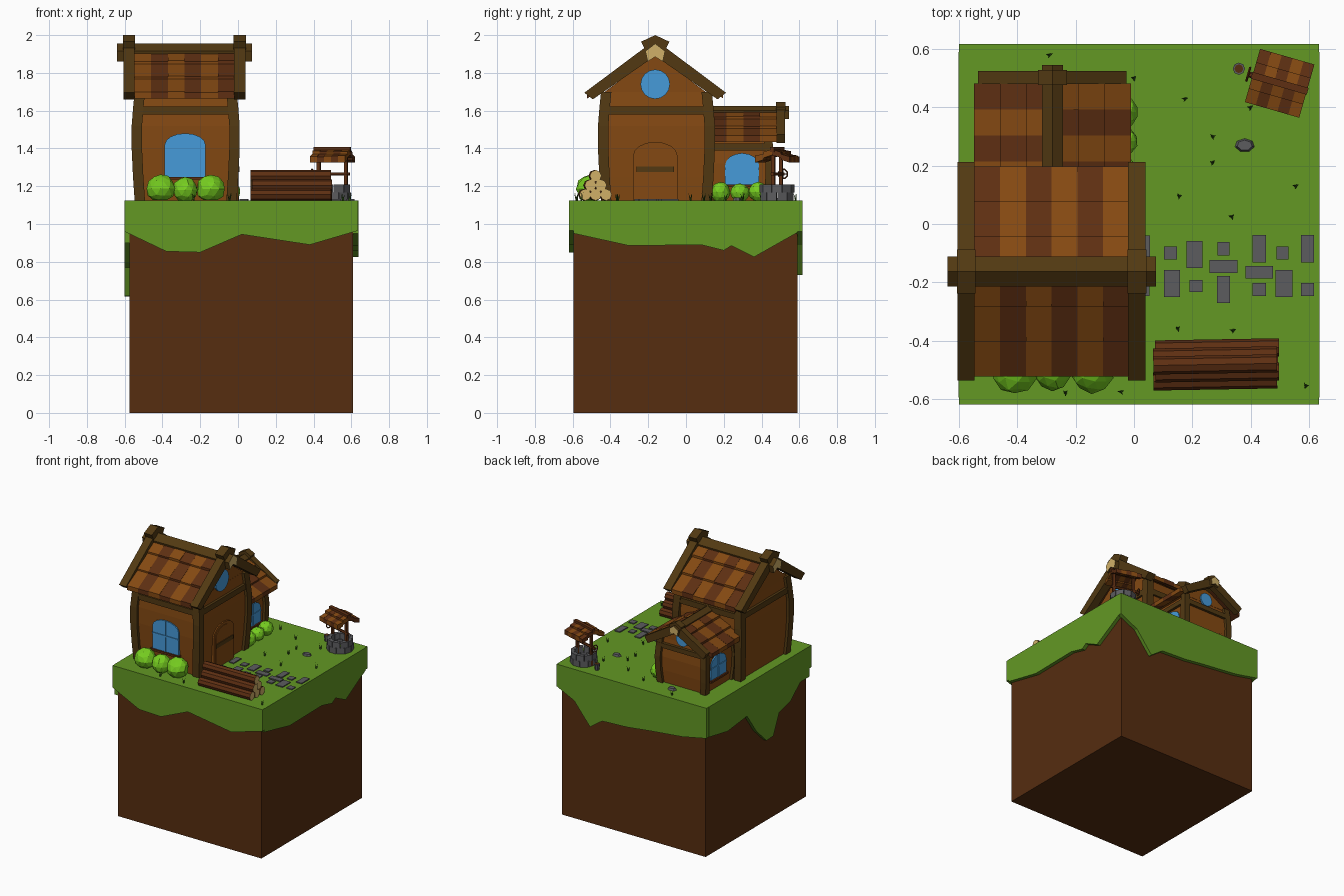
import bpy, bmesh, math, random
from mathutils import Matrix, Vector

if "Cube" in bpy.data.objects:
    bpy.data.objects.remove(bpy.data.objects["Cube"])
random.seed(4)

# ---------- materials ----------
def lin(v):
    v /= 255
    return v / 12.92 if v < 0.04045 else ((v + 0.055) / 1.055) ** 2.4

MATS = {}
for n, c in dict(grass=(99, 152, 36), bush_green=(118, 205, 32), tuft_green=(48, 88, 22),
                 earth=(86, 45, 16), wall_brown=(132, 73, 18), dark_wood=(94, 47, 18),
                 frame_wood=(82, 57, 18), glass_blue=(70, 155, 218), cut_wood=(208, 176, 104),
                 stone=(92, 92, 95)).items():
    MATS[n] = bpy.data.materials.new(n)
    MATS[n].diffuse_color = (*[lin(v) for v in c], 1)
NAMES = list(MATS)

# ---------- helpers ----------
def paint(faces, mat):
    for f in faces:
        f.material_index = NAMES.index(mat)

def loft(bm, rings, mat, ends=None):
    vs = [[bm.verts.new(p) for p in r] for r in rings]
    n = len(vs[0])
    paint([bm.faces.new((a[i], a[(i + 1) % n], b[(i + 1) % n], b[i]))
           for a, b in zip(vs, vs[1:]) for i in range(n)], mat)
    paint([bm.faces.new(vs[0]), bm.faces.new(vs[-1])], ends or mat)

def prism(bm, pts, axis, a, b, mat, ends=None):
    """Extrude a (horizontal, z) outline along x or y from a to b."""
    loft(bm, [[(t, u, z) if axis == 'x' else (u, t, z) for u, z in pts] for t in (a, b)], mat, ends)

def rect(x0, x1, y0, y1, z):
    return [(x0, y0, z), (x1, y0, z), (x1, y1, z), (x0, y1, z)]

def box(bm, x0, x1, y0, y1, z0, z1, mat):
    loft(bm, [rect(x0, x1, y0, y1, z0), rect(x0, x1, y0, y1, z1)], mat)

def primitive(bm, mat, m, r1, r2, depth, seg):
    vs = bmesh.ops.create_cone(bm, cap_ends=True, segments=seg, radius1=r1, radius2=r2, depth=depth, matrix=m)['verts']
    faces = {f for v in vs for f in v.link_faces}
    paint(faces, mat)
    return faces

def finish(name, bm, loc=(0, 0, 0), rot=0):
    bmesh.ops.recalc_face_normals(bm, faces=bm.faces)
    used = sorted({f.material_index for f in bm.faces})
    for f in bm.faces:
        f.material_index = used.index(f.material_index)
    me = bpy.data.meshes.new(name)
    bm.to_mesh(me)
    bm.free()
    for i in used:
        me.materials.append(MATS[NAMES[i]])
    ob = bpy.data.objects.new(name, me)
    ob.location, ob.rotation_euler.z = loc, rot
    bpy.context.collection.objects.link(ob)

def arch(c, w, z0, spring, top, n=8):
    return [(c - w, z0), (c + w, z0)] + [(c + w * math.cos(math.pi * i / n),
            spring + (top - spring) * math.sin(math.pi * i / n)) for i in range(n + 1)]

def chevron(c, half, z_out, apex, half_in, z_in, apex_in):
    return [(c - half, z_out), (c, apex), (c + half, z_out), (c + half_in, z_in), (c, apex_in), (c - half_in, z_in)]

def tiled_roof(bm, axis, c, a0, a1, cols, rows, half, z_eave, z_ridge):
    z = lambda d: z_ridge + (z_eave - z_ridge) * d / half
    for s in (-1, 1):
        for i in range(cols):
            for r in range(rows):
                do, di, j = half * (r + 1) / rows, half * r / rows, random.uniform(-.004, .004)
                pts = [(c + s * do, z(do) + .014 + j), (c + s * di, z(di)), (c + s * di, z(di) - .03),
                       (c + s * do, z(do) - .02)]
                prism(bm, pts, axis, a0 + (a1 - a0) * i / cols, a0 + (a1 - a0) * (i + 1) / cols,
                      'wall_brown' if (i + (s > 0)) % 2 == 0 else 'dark_wood')

def timber_body(name, x0, x1, y0, y1, levels, post, beam):
    """Bulging walls with curved corner posts and a beam band."""
    bm = bmesh.new()
    ins = .02
    loft(bm, [rect(x0 + ins - o, x1 - ins + o, y0 + ins - o, y1 - ins + o, z) for z, o in levels], 'wall_brown')
    finish(name + '_walls', bm)
    bm = bmesh.new()
    for sx in (0, 1):
        for sy in (0, 1):
            rings = []
            for z, o in levels:
                px, py = (x1 + o - post if sx else x0 - o), (y1 + o - post if sy else y0 - o)
                rings.append(rect(px, px + post, py, py + post, z))
            loft(bm, rings, 'frame_wood')
    o = .006
    box(bm, x0 - o, x1 + o, y0 - o, y1 + o, *beam, 'frame_wood')
    finish(name + '_posts_and_beam', bm)

def window(name, axis, c, w, z0, spring, top, a, b):
    """Arched blue pane with raised bars and a sill, from depth a out to b."""
    s = 1 if b > a else -1
    bm = bmesh.new()
    prism(bm, arch(c, w, z0, spring, top), axis, a, b, 'glass_blue')
    zm = (z0 + top) / 2
    for u0, u1, za, zb in ((c - .006, c + .006, z0, top), (c - w, c + w, zm - .006, zm + .006)):
        prism(bm, [(u0, za), (u1, za), (u1, zb), (u0, zb)], axis, b, b + s * .005, 'glass_blue')
    prism(bm, [(c - w - .01, z0 - .014), (c + w + .01, z0 - .014), (c + w + .01, z0), (c - w - .01, z0)],
          axis, a, b + s * .012, 'dark_wood')
    finish(name, bm)

def round_window(name, axis, c, z, r, a, b):
    bm = bmesh.new()
    prism(bm, [(c + r * math.cos(k * math.pi / 8), z + r * math.sin(k * math.pi / 8)) for k in range(16)],
          axis, a, b, 'glass_blue')
    finish(name, bm)

# ---------- earth block and grass with ragged skirt ----------
G = 1.125
bm = bmesh.new()
box(bm, -.575, .61, -.595, .59, 0, 1.1, 'earth')
finish('earth_block', bm)
bm = bmesh.new()
box(bm, -.575, .61, -.595, .59, 1.05, G, 'grass')
skirts = [('y', -.62, -.59, [(-.6, .96), (-.38, .855), (-.2, .85), (.02, .945), (.38, .89), (.635, .965)]),
          ('y', .585, .617, [(-.6, .9), (-.4, .86), (-.11, .83), (.05, .81), (.26, .8), (.36, .73), (.49, .89), (.635, .96)]),
          ('x', .605, .637, [(-.595, .95), (-.3, .885), (.08, .89), (.2, .86), (.24, .885), (.36, .825), (.59, .955)]),
          ('x', -.602, -.57, [(-.595, .9), (-.49, .9), (-.37, .8), (-.24, .77), (-.17, .62), (-.09, .615), (.03, .73),
                              (.14, .885), (.37, .86), (.59, .9)])]
for axis, a, b, line in skirts:
    prism(bm, line + [(line[-1][0], G), (line[0][0], G)], axis, a, b, 'grass')
finish('grass_top', bm)

# ---------- main house ----------
RY = -.163
timber_body('house', -.547, -.007, -.45, .137,
            [(1.12, 0), (1.25, .009), (1.4, .016), (1.52, .016), (1.62, .008), (1.70, 0)], .055, (1.58, 1.622))
bm = bmesh.new()
prism(bm, [(RY - .28, 1.69), (RY + .28, 1.69), (RY, 1.90)], 'x', -.53, -.028, 'wall_brown')
finish('house_gable', bm)
bm = bmesh.new()
tiled_roof(bm, 'x', RY, -.548, -.018, 6, 3, .36, 1.685, 1.93)
finish('house_roof_tiles', bm)
bm = bmesh.new()
for a, b in ((-.605, -.547), (-.02, .04)):
    prism(bm, chevron(RY, .375, 1.695, 1.975, .33, 1.66, 1.89), 'x', a, b, 'frame_wood')
    prism(bm, chevron(RY, .075, 1.965, 2.0, .055, 1.925, 1.94), 'x', a - .003, b + .003, 'frame_wood')
prism(bm, chevron(RY, .052, 1.915, 1.955, .04, 1.86, 1.885), 'x', -.64, .075, 'frame_wood', 'cut_wood')
finish('house_roof_beams', bm)
window('house_front_window', 'y', -.28, .108, 1.25, 1.42, 1.48, -.42, -.455)
round_window('house_round_window', 'x', RY, 1.74, .078, -.05, -.015)

# door
bm = bmesh.new()
prism(bm, arch(RY, .118, 1.12, 1.36, 1.435), 'x', -.05, -.002, 'wall_brown')
prism(bm, arch(RY, .10, 1.12, 1.35, 1.415), 'x', -.05, .002, 'wall_brown')
prism(bm, [(RY - .1, 1.275), (RY + .1, 1.275), (RY + .1, 1.305), (RY - .1, 1.305)], 'x', -.01, .007, 'frame_wood')
finish('door', bm)

# ---------- annex ----------
AX = -.28
timber_body('annex', -.48, -.08, .1, .455, [(1.12, 0), (1.22, .009), (1.32, .012), (1.40, .006), (1.47, 0)],
            .045, (1.39, 1.425))
bm = bmesh.new()
prism(bm, [(AX - .2, 1.46), (AX + .2, 1.46), (AX, 1.58)], 'y', .1, .438, 'wall_brown')
finish('annex_gable', bm)
bm = bmesh.new()
tiled_roof(bm, 'y', AX, .125, .482, 4, 3, .27, 1.455, 1.605)
finish('annex_roof_tiles', bm)
bm = bmesh.new()
prism(bm, chevron(AX, .255, 1.475, 1.63, .228, 1.43, 1.56), 'y', .48, .525, 'frame_wood')
prism(bm, chevron(AX, .05, 1.62, 1.645, .04, 1.59, 1.60), 'y', .477, .528, 'frame_wood')
prism(bm, chevron(AX, .036, 1.6, 1.625, .03, 1.555, 1.57), 'y', .1, .545, 'frame_wood', 'cut_wood')
finish('annex_roof_beams', bm)
window('annex_right_window', 'x', .297, .09, 1.21, 1.31, 1.375, -.12, -.082)
window('annex_left_window', 'x', .297, .09, 1.21, 1.31, 1.375, -.44, -.478)
round_window('annex_round_window', 'y', AX, 1.485, .05, .42, .448)

# ---------- bushes ----------
for i, (x, y, r) in enumerate([(-.41, -.505, .078), (-.28, -.505, .068), (-.145, -.505, .076),
                               (-.04, .18, .055), (-.04, .285, .052), (-.04, .385, .055)]):
    bm = bmesh.new()
    bmesh.ops.create_icosphere(bm, subdivisions=2, radius=r)
    for v in bm.verts:
        v.co *= random.uniform(.92, 1.04)
        v.co.z = max(v.co.z, -.06)
    paint(bm.faces, 'bush_green')
    finish(f'bush_{i + 1}', bm, (x, y, G + .8 * r))

# ---------- log pile ----------
bm = bmesh.new()
for row in range(3):
    for k in range(3 - row):
        y = (k - (2 - row) / 2) * .055
        m = Matrix.Translation((random.uniform(-.006, .006), y, .03 + row * .05)) @ Matrix.Rotation(math.pi / 2, 4, 'Y')
        for f in primitive(bm, 'dark_wood', m, .031, .031, .425, 8):
            if len(f.verts) == 8:
                paint([f], 'cut_wood')
finish('log_pile', bm, (.28, -.482, G), math.radians(1))

# ---------- well ----------
bm = bmesh.new()
for layer in range(2):
    for k in range(10):
        t0, t1 = ((k + q + layer / 2) * math.tau / 10 for q in (.03, .97))
        loft(bm, [[(r * math.cos(t), r * math.sin(t), z) for r, t in ((.062, t0), (.092, t0), (.092, t1), (.062, t1))]
                  for z in (layer * .043, layer * .043 + .042)], 'stone')
finish('well_stones', bm, (.505, .482, G))
bm = bmesh.new()
for x in (-.075, .075):
    box(bm, x - .009, x + .009, -.009, .009, 1.13, 1.385, 'dark_wood')
primitive(bm, 'dark_wood', Matrix.Translation((-.01, 0, 1.265)) @ Matrix.Rotation(math.pi / 2, 4, 'Y'), .01, .01, .21, 6)
tiled_roof(bm, 'x', 0, -.097, .097, 5, 2, .095, 1.345, 1.395)
box(bm, -.1, .1, -.012, .012, 1.38, 1.408, 'dark_wood')
# crank wheel: rim pieces and spokes
for k in range(8):
    t = k * math.tau / 8
    m = Matrix.Translation((-.112, .024 * math.cos(t), 1.265 + .024 * math.sin(t))) @ Matrix.Rotation(t, 4, 'X')
    primitive(bm, 'dark_wood', m, .004, .004, .021, 4)
for t in (0, math.pi / 2):
    primitive(bm, 'dark_wood', Matrix.Translation((-.112, 0, 1.265)) @ Matrix.Rotation(t, 4, 'X'), .003, .003, .046, 4)
finish('well_roof_and_crank', bm, (.5, .483, 0), math.radians(-16))
bm = bmesh.new()
primitive(bm, 'stone', Matrix.Translation((0, 0, .022)), .015, .021, .045, 8)
primitive(bm, 'earth', Matrix.Translation((0, 0, .045)), .015, .015, .003, 8)
finish('bucket', bm, (.36, .533, G))

# ---------- stepping stones (x, y, width, depth) ----------
bm = bmesh.new()
for x, y, w, d in [(.125, -.1, .045, .045), (.207, -.105, .055, .093), (.307, -.085, .042, .045), (.307, -.146, .095, .045),
                   (.43, -.085, .045, .093), (.51, -.1, .042, .045), (.595, -.085, .045, .093), (.43, -.166, .095, .042),
                   (.515, -.204, .058, .093), (.13, -.204, .055, .093), (.213, -.213, .045, .042), (.307, -.225, .045, .093),
                   (.43, -.225, .045, .045), (.595, -.225, .045, .045), (.035, -.085, .04, .09), (.03, -.225, .045, .045)]:
    box(bm, x - w / 2, x + w / 2, y - d / 2, y + d / 2, G - .01, G + .007, 'stone')
finish('stepping_stones', bm)
bm = bmesh.new()
for x, y in ((.38, .27), (-.235, .5)):
    primitive(bm, 'stone', Matrix.Translation((x, y, G + .005)) @ Matrix.Diagonal((1.3, .9, 1, 1)), .028, .02, .018, 7)
finish('rocks', bm)

# ---------- grass tufts ----------
bm = bmesh.new()
for x, y in [(.175, .43), (.27, .3), (.27, .21), (.155, .095), (.335, .025), (.555, .13), (.15, -.36), (.34, -.365),
             (.59, -.555), (-.235, -.58), (-.045, -.575), (-.29, .58), (0, .5), (.4, .4)]:
    for k in range(3):
        t = k * math.tau / 3 + random.random()
        m = Matrix.Translation((x + .006 * math.cos(t), y + .006 * math.sin(t), G + .018)) @ \
            Matrix.Rotation(t, 4, 'Z') @ Matrix.Rotation(.3, 4, 'Y')
        primitive(bm, 'tuft_green', m, .005, 0, random.uniform(.035, .05), 3)
finish('grass_tufts', bm)

for m in bpy.data.materials:
    if m.users and not m.is_grease_pencil:
        m.use_nodes = True
        m.node_tree.nodes["Principled BSDF"].inputs["Base Color"].default_value = m.diffuse_color
